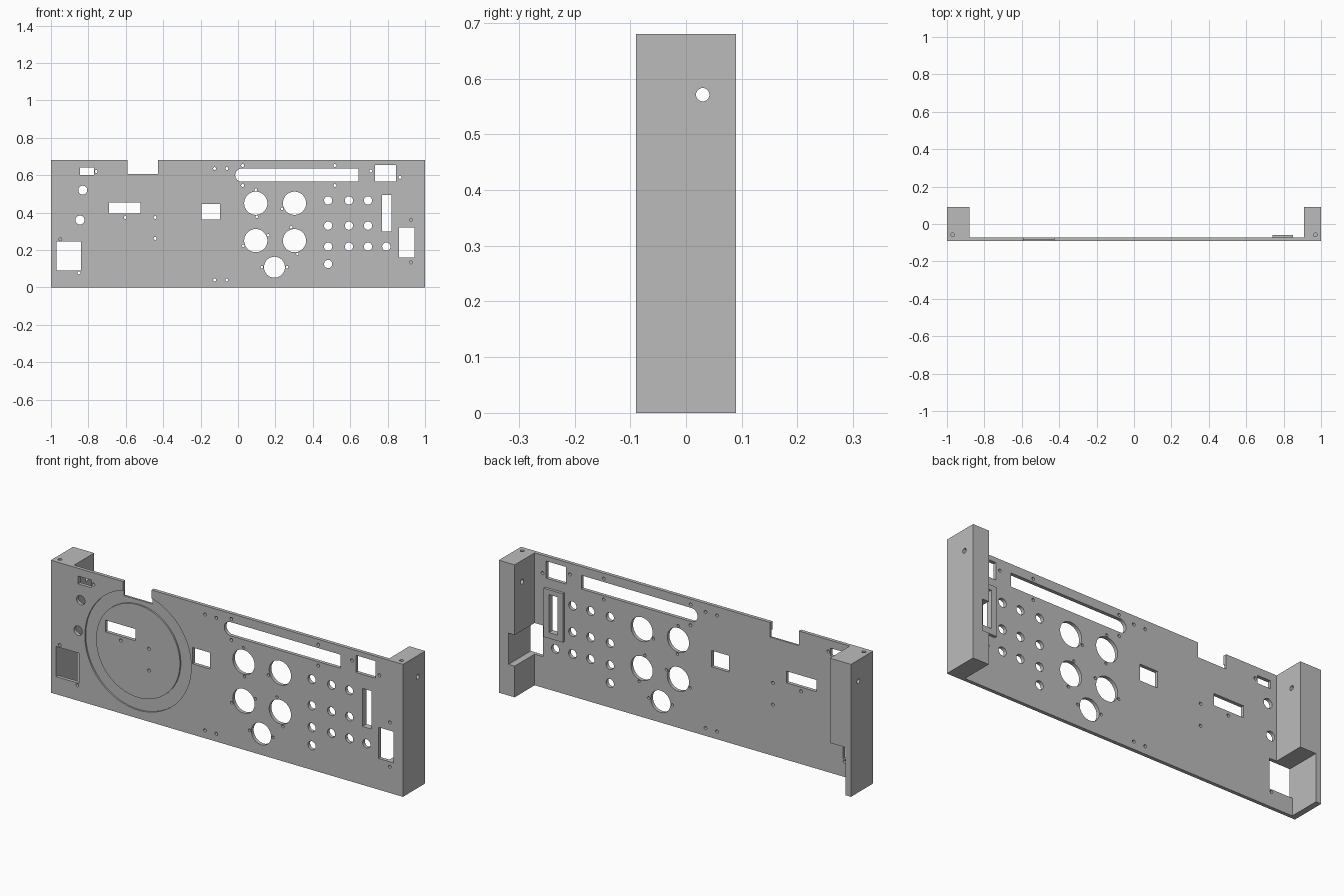
import bpy, bmesh, math

old = bpy.data.objects.get("Cube")
if old:
    bpy.data.objects.remove(old, do_unlink=True)

H = 0.68                                          # height
FRONT, GROOVE, INNER, BACK = -0.09, -0.082, -0.072, 0.09

grey = bpy.data.materials.new("panel grey")
grey.use_nodes = True
grey.diffuse_color = (0.5, 0.5, 0.5, 1)
grey.node_tree.nodes["Principled BSDF"].inputs["Base Color"].default_value = (0.5, 0.5, 0.5, 1)


def arc(u, v, r, start, end, steps):
    return [(u + r * math.cos(start + (end - start) * i / steps),
             v + r * math.sin(start + (end - start) * i / steps)) for i in range(steps + 1)]


def circle(u, v, r, sides=32):
    return arc(u, v, r, 0, math.tau, sides)[:-1]


def rect(u0, u1, v0, v1):
    return [(u0, v0), (u1, v0), (u1, v1), (u0, v1)]


def plate(name, outlines, axis, low, high):
    """Fill the outlines, with inner ones as holes, and extrude them along an axis."""
    curve = bpy.data.curves.new(name, "CURVE")
    curve.dimensions = "2D"
    curve.fill_mode = "BOTH"
    curve.extrude = (high - low) / 2
    for outline in outlines:
        spline = curve.splines.new("POLY")
        spline.points.add(len(outline) - 1)
        for point, (u, v) in zip(spline.points, outline):
            point.co = (u, v, 0, 1)
        spline.use_cyclic_u = True
    source = bpy.data.objects.new(name, curve)
    bpy.context.scene.collection.objects.link(source)
    graph = bpy.context.evaluated_depsgraph_get()
    mesh = bpy.data.meshes.new_from_object(source.evaluated_get(graph))
    bpy.data.objects.remove(source, do_unlink=True)
    bpy.data.curves.remove(curve)

    bm = bmesh.new()
    bm.from_mesh(mesh)
    for vert in bm.verts:
        u, v, w = vert.co
        w += (low + high) / 2
        vert.co = {"X": (w, u, v), "Y": (u, w, v), "Z": (u, v, w)}[axis]
    bmesh.ops.remove_doubles(bm, verts=bm.verts, dist=1e-5)
    bmesh.ops.recalc_face_normals(bm, faces=bm.faces)
    bm.to_mesh(mesh)
    bm.free()
    mesh.materials.clear()
    mesh.materials.append(grey)
    part = bpy.data.objects.new(name, mesh)
    bpy.context.scene.collection.objects.link(part)
    parts.append(part)


parts = []

# Rectangular openings and the long slot with one round end
fader_slot = rect(0.77, 0.82, 0.3, 0.495)
holes = [fader_slot,
         rect(-0.845, -0.77, 0.6, 0.64), rect(-0.69, -0.52, 0.395, 0.455),
         rect(-0.195, -0.095, 0.363, 0.447), rect(-0.97, -0.84, 0.09, 0.245),
         rect(0.733, 0.845, 0.567, 0.655), rect(0.862, 0.945, 0.16, 0.32),
         [(0.645, 0.565), (0.645, 0.635)]
         + arc(0.02, 0.6, 0.035, math.pi / 2, math.pi * 1.5, 24)]

# Dial and jack holes, each with screw holes around it at the given angles
for x, z, r, angles in [(0.095, 0.45, 0.062, (90, 274)), (0.302, 0.45, 0.062, (204,)),
                        (0.095, 0.25, 0.062, (24, 202)), (0.302, 0.25, 0.062, (104, 282)),
                        (0.195, 0.108, 0.056, (0, 180))]:
    holes.append(circle(x, z, r, 48))
    for angle in angles:
        a = math.radians(angle)
        holes.append(circle(x + (r + 0.011) * math.cos(a), z + (r + 0.011) * math.sin(a), 0.007, 16))

# Button holes
columns = (0.482, 0.593, 0.695, 0.793)
for z, count in ((0.465, 3), (0.33, 3), (0.218, 4), (0.125, 1)):
    holes += [circle(x, z, 0.022) for x in columns[:count]]
holes += [circle(-0.83, 0.52, 0.024), circle(-0.845, 0.36, 0.024)]

# Other screw holes
screws = [(x, z) for x in (-0.125, -0.06) for z in (0.04, 0.635)]
screws += [(x, z) for x in (0.025, 0.518) for z in (0.545, 0.652)]
screws += [(0.71, 0.623), (0.866, 0.588), (0.925, 0.362), (0.925, 0.134),
           (-0.95, 0.257), (-0.85, 0.078), (-0.758, 0.62),
           (-0.603, 0.374), (-0.443, 0.374), (-0.443, 0.262)]
holes += [circle(x, z, 0.008, 16) for x, z in screws]

# Front panel: a thin face layer broken by the ring groove, over a solid layer
cx, cz, ring = -0.505, 0.345, 0.302
left, right = -0.59, -0.428                       # sides of the top notch
start = math.acos((right - cx) / ring)
end = math.acos((left - cx) / ring) - math.tau
face_outline = ([(-1, 0), (1, 0), (1, H), (right, H)]
                + arc(cx, cz, ring, start, end, 96) + [(left, H), (-1, H)])
back_outline = [(-1, 0), (1, 0), (1, H), (right, H), (right, 0.605),
                (left, 0.605), (left, H), (-1, H)]
plate("panel_face", [face_outline, circle(cx, cz, 0.238, 96)] + holes, "Y", FRONT, GROOVE)
plate("panel_back", [back_outline] + holes, "Y", GROOVE, INNER)
plate("fader_frame", [rect(0.74, 0.85, 0.27, 0.52), fader_slot], "Y", INNER, INNER + 0.014)

# End posts: caps with a screw hole, bodies with a bolt hole, cut away at the sockets
CAP = 0.63
bolt = circle(0.03, 0.571, 0.012, 24)
for side, x0, x1 in (("right", -1, -0.88), ("left", 0.91, 1)):
    screw = circle(math.copysign(0.97, x0), -0.058, 0.01, 16)
    plate(side + "_post_cap", [rect(x0, x1, INNER, BACK), screw], "Z", CAP, H)
plate("right_post", [rect(INNER, BACK, 0.245, CAP), bolt], "X", -1, -0.88)
plate("right_post_wall", [rect(INNER, BACK, 0, 0.245)], "X", -1, -0.97)
plate("left_post_outer", [rect(INNER, BACK, 0, CAP), bolt], "X", 0.945, 1)
plate("left_post_inner", [rect(INNER, BACK, 0.32, CAP), bolt], "X", 0.91, 0.945)
plate("left_post_foot", [rect(INNER, BACK, 0, 0.16)], "X", 0.91, 0.945)

bpy.ops.object.select_all(action="DESELECT")
for part in parts:
    part.select_set(True)
bpy.context.view_layer.objects.active = parts[0]
bpy.ops.object.shade_smooth_by_angle(angle=math.radians(30))
